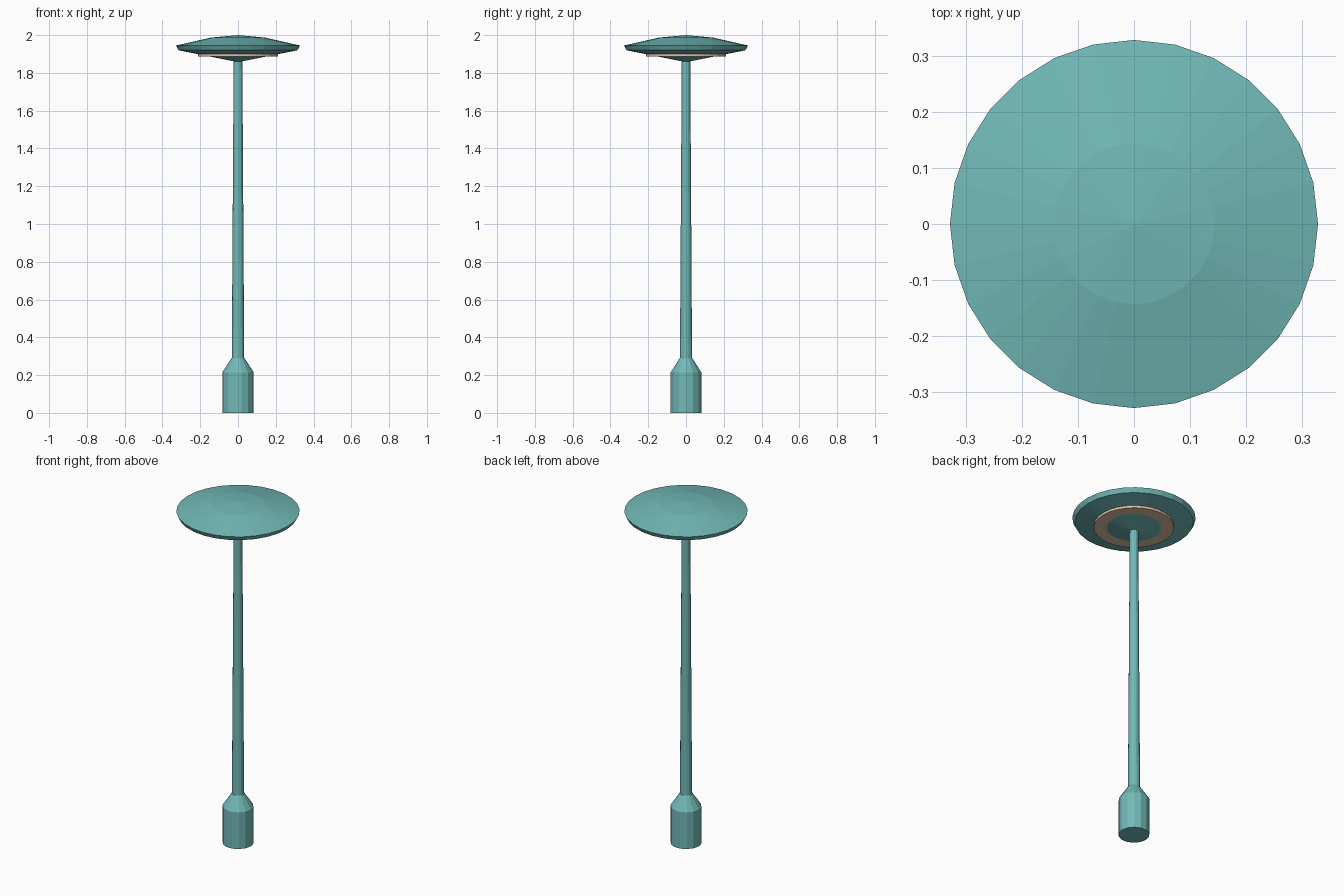
import bpy, bmesh, math

if "Cube" in bpy.data.objects:
    bpy.data.objects.remove(bpy.data.objects["Cube"])

def material(name, color):
    m = bpy.data.materials.new(name)
    m.diffuse_color = (*color, 1)
    m.use_nodes = True
    m.node_tree.nodes["Principled BSDF"].inputs["Base Color"].default_value = m.diffuse_color
    return m

teal = material("teal paint", (0.165, 0.485, 0.475))
cream = material("cream light", (0.75, 0.54, 0.38))

def lathe(name, profile, sides, mat, closed=False):
    """Turn an (r, z) profile around z; r = 0 makes a single tip point."""
    bm = bmesh.new()
    rings = []
    for r, z in profile:
        if r == 0:
            rings.append([bm.verts.new((0, 0, z))] * sides)
        else:
            rings.append([bm.verts.new((r * math.cos(2 * math.pi * i / sides),
                                        r * math.sin(2 * math.pi * i / sides), z))
                          for i in range(sides)])
    pairs = list(zip(rings, rings[1:]))
    if closed:
        pairs.append((rings[-1], rings[0]))
    for a, b in pairs:
        for i in range(sides):
            j = (i + 1) % sides
            bm.faces.new(list(dict.fromkeys((a[i], a[j], b[j], b[i]))))
    bmesh.ops.recalc_face_normals(bm, faces=bm.faces)
    me = bpy.data.meshes.new(name)
    bm.to_mesh(me)
    bm.free()
    me.materials.append(mat)
    ob = bpy.data.objects.new(name, me)
    bpy.context.collection.objects.link(ob)
    return ob

# Base sleeve with sloped shoulder
lathe("base", [(0, 0), (0.083, 0), (0.083, 0.215), (0.034, 0.29), (0, 0.29)], 14, teal)

# Tapered pole
lathe("pole", [(0, 0.27), (0.033, 0.27), (0.023, 1.875), (0, 1.875)], 14, teal)

# Saucer-shaped lamp head
lathe("lamp_head", [(0, 1.857), (0.315, 1.92), (0.328, 1.945),
                    (0.143, 1.987), (0, 2.0)], 28, teal)

# Light ring set into the underside
lathe("light_ring", [(0.13, 1.886), (0.213, 1.886), (0.213, 1.902), (0.13, 1.902)],
      28, cream, closed=True)
